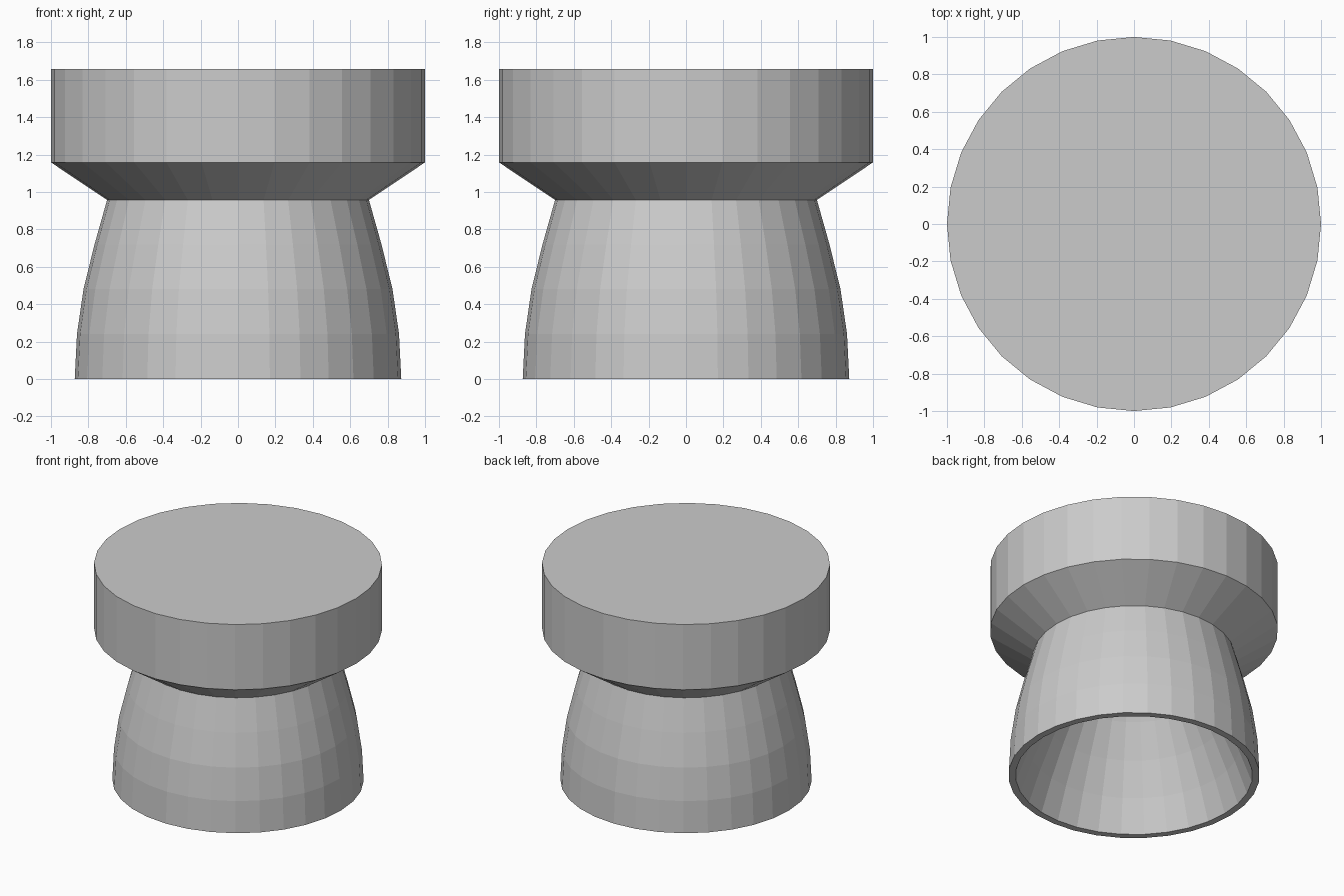
import bpy, math

if "Cube" in bpy.data.objects:
    bpy.data.objects.remove(bpy.data.objects["Cube"])

SIDES = 32
grey = bpy.data.materials.new("plain grey")
grey.diffuse_color = (0.6, 0.6, 0.6, 1)
grey.use_nodes = True
grey.node_tree.nodes["Principled BSDF"].inputs["Base Color"].default_value = grey.diffuse_color


def lathe(name, profile):
    """Spin (radius, z) points round z; radius 0 makes a flat cap."""
    verts, rings, faces = [], [], []
    for r, z in profile:
        start = len(verts)
        if r == 0:
            rings.append(None)
            continue
        for i in range(SIDES):
            a = 2 * math.pi * i / SIDES
            verts.append((r * math.cos(a), r * math.sin(a), z))
        rings.append([start + i for i in range(SIDES)])
    for lo, hi in zip(rings, rings[1:]):
        if lo is None:
            faces.append(hi[::-1])
        elif hi is None:
            faces.append(lo)
        else:
            for i in range(SIDES):
                j = (i + 1) % SIDES
                faces.append((lo[i], lo[j], hi[j], hi[i]))
    mesh = bpy.data.meshes.new(name)
    mesh.from_pydata(verts, [], faces)
    mesh.materials.append(grey)
    obj = bpy.data.objects.new(name, mesh)
    bpy.context.collection.objects.link(obj)
    return obj


# Hollow bell: tapering inner wall from its ceiling down to the rim, then the outer wall up
bell = [(0.873, 0), (0.861, 0.24), (0.826, 0.48), (0.767, 0.72), (0.70, 0.957)]
inner = [(0.823, 0), (0.735, 0.24), (0.63, 0.48), (0.51, 0.72), (0.38, 0.94)]
lathe("hollow_bell", [(0, 0.94)] + inner[::-1] + bell)

# Flared collar and drum closed by a flat top
lathe("drum_head", [(0, 0.957), (0.70, 0.957), (1, 1.158), (1, 1.658), (0, 1.658)])
